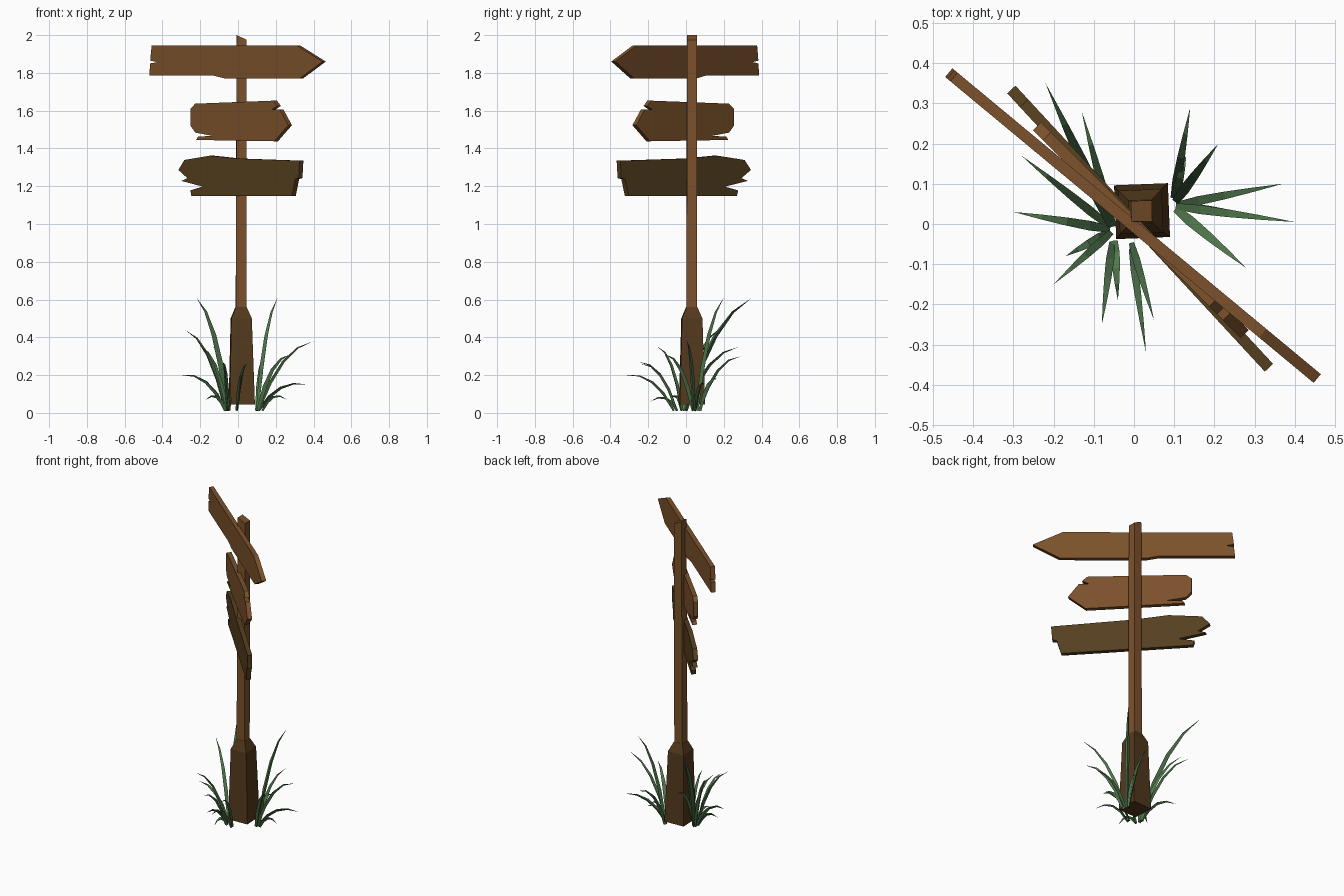
import bpy, bmesh, math, random
from mathutils import Vector

if "Cube" in bpy.data.objects:
    bpy.data.objects.remove(bpy.data.objects["Cube"])

random.seed(4)


def material(name, rgb):
    m = bpy.data.materials.new(name)
    m.diffuse_color = (*rgb, 1)
    m.use_nodes = True
    m.node_tree.nodes["Principled BSDF"].inputs["Base Color"].default_value = m.diffuse_color
    return m


WOOD = material("warm wood", (0.20, 0.083, 0.024))
BASE = material("dark wood", (0.088, 0.041, 0.012))
OLD = material("weathered wood", (0.092, 0.050, 0.014))
GREEN = material("grass green", (0.082, 0.19, 0.073))
DEEP = material("deep grass green", (0.060, 0.135, 0.056))


def finish(bm, name, *mats):
    me = bpy.data.meshes.new(name)
    bm.to_mesh(me)
    bm.free()
    for m in mats:
        me.materials.append(m)
    ob = bpy.data.objects.new(name, me)
    bpy.context.collection.objects.link(ob)
    return ob


def loft(name, levels, mat, slant=0.0):
    """Square column through (z, centre x, centre y, half width, turn) levels."""
    bm = bmesh.new()
    rings = []
    for i, (z, cx, cy, h, turn) in enumerate(levels):
        drop = slant if i == len(levels) - 1 else 0
        c, s = math.cos(turn) * h, math.sin(turn) * h
        rings.append([bm.verts.new((cx + sx * c - sy * s, cy + sx * s + sy * c,
                                    z - drop * (sx > 0)))
                      for sx, sy in ((-1, -1), (1, -1), (1, 1), (-1, 1))])
    for a, b in zip(rings, rings[1:]):
        for k in range(4):
            bm.faces.new((a[k], a[(k + 1) % 4], b[(k + 1) % 4], b[k]))
    bm.faces.new(rings[0][::-1])
    bm.faces.new(rings[-1])
    return finish(bm, name, mat)


def board(name, outline, slope, y0, mat, thick=0.028):
    """Plank from its front-view outline, standing on the line y = y0 + slope * x."""
    bm = bmesh.new()
    n = Vector((-slope, 1, 0)).normalized() * thick
    verts = [bm.verts.new(Vector((x * 0.985, y0 + slope * x * 0.985, z)) - n / 2)
             for x, z in outline]
    face = bm.faces.new(verts)
    new = bmesh.ops.extrude_face_region(bm, geom=[face])["geom"]
    bmesh.ops.translate(bm, vec=n, verts=[g for g in new if isinstance(g, bmesh.types.BMVert)])
    bmesh.ops.recalc_face_normals(bm, faces=bm.faces)
    bmesh.ops.triangulate(bm, faces=[f for f in bm.faces if len(f.verts) > 4])
    return finish(bm, name, mat)


# Post: thick foot with a shoulder, thin pole with a slanted top
loft("post_foot", [(0.045, 0.020, 0.032, 0.067, 0.04), (0.50, 0.017, 0.031, 0.054, 0.04),
                   (0.56, 0.016, 0.030, 0.029, 0.04)], BASE)
loft("post_pole", [(0.54, 0.016, 0.030, 0.028, 0.02), (2.0, 0.019, 0.032, 0.026, 0.02)],
     WOOD, 0.025)

# Three broken arrow boards
board("top_board", [(-0.455, 1.945), (0.325, 1.945), (0.463, 1.86), (0.34, 1.77), (-0.06, 1.77),
                    (-0.12, 1.785), (-0.468, 1.785), (-0.463, 1.85), (-0.425, 1.857),
                    (-0.463, 1.865)], -0.83, -0.006, WOOD)
board("middle_board", [(-0.245, 1.61), (-0.22, 1.637), (0.2, 1.653), (0.22, 1.625), (0.19, 1.605),
                       (0.235, 1.605), (0.28, 1.523), (0.205, 1.438), (-0.215, 1.445),
                       (-0.205, 1.462), (-0.13, 1.467), (-0.22, 1.484), (-0.245, 1.52)],
      -1.0, 0.002, WOOD)
board("bottom_board", [(-0.278, 1.339), (-0.14, 1.362), (0.0, 1.347), (0.341, 1.335),
                       (0.336, 1.243), (0.318, 1.238), (0.3, 1.148), (-0.24, 1.148),
                       (-0.246, 1.178), (-0.18, 1.198), (-0.294, 1.228), (-0.262, 1.243),
                       (-0.31, 1.286)], -1.08, 0.005, OLD)


# Grass: solid three-sided blades arching from a root to a tip
def blade(bm, root, tip, width, mat):
    root, tip = Vector(root), Vector(tip)
    flat = Vector((tip.x - root.x, tip.y - root.y, 0))
    ctrl = root + flat * 0.40 + Vector((0, 0, tip.z * 0.70 + 0.07))
    side = Vector((-flat.y, flat.x, 0)).normalized()
    rows = []
    for t, w in ((0, 0.7), (0.25, 1.0), (0.5, 0.85), (0.75, 0.5)):
        p = root * (1 - t) ** 2 + ctrl * 2 * t * (1 - t) + tip * t * t
        tangent = (ctrl - root) * (1 - t) + (tip - ctrl) * t
        under = side.cross(tangent).normalized() * w * width
        rows.append([bm.verts.new(p - side * w * width * 0.8 - under * 0.4),
                     bm.verts.new(p + under * 0.7),
                     bm.verts.new(p + side * w * width * 0.8 - under * 0.4)])
    end = bm.verts.new(tip)
    faces = [bm.faces.new(rows[0])]
    for k in range(3):
        j = (k + 1) % 3
        for a, b in zip(rows, rows[1:]):
            faces.append(bm.faces.new((a[k], b[k], b[j], a[j])))
        faces.append(bm.faces.new((rows[-1][k], end, rows[-1][j])))
    for f in faces:
        f.material_index = mat


def clump(name, centre, tips):
    bm = bmesh.new()
    for x, y, z, w, m in tips:
        d = Vector((x - centre[0], y - centre[1], 0)).normalized() * random.uniform(0.01, 0.035)
        blade(bm, (centre[0] + d.x, centre[1] + d.y, 0.012), (x, y, z), w, m)
    bmesh.ops.recalc_face_normals(bm, faces=bm.faces)
    for v in bm.verts:
        v.co.z = max(v.co.z, 0)
    return finish(bm, name, GREEN, DEEP)


clump("left_grass", (-0.05, -0.015), [
    (-0.22, 0.35, 0.61, 0.020, 1), (-0.13, 0.28, 0.35, 0.015, 0), (-0.28, 0.17, 0.44, 0.014, 0),
    (-0.30, 0.03, 0.20, 0.015, 0), (-0.20, -0.15, 0.35, 0.013, 0), (-0.17, -0.08, 0.07, 0.015, 1),
    (-0.08, -0.25, 0.27, 0.013, 1), (-0.04, -0.19, 0.06, 0.014, 0)])
clump("front_grass", (-0.01, -0.035), [
    (0.03, -0.32, 0.20, 0.012, 1), (0.05, -0.24, 0.26, 0.012, 1)])
clump("right_grass", (0.095, 0.045), [
    (0.14, 0.29, 0.30, 0.014, 1), (0.21, 0.20, 0.61, 0.016, 0), (0.37, 0.10, 0.15, 0.014, 1),
    (0.40, 0.005, 0.38, 0.014, 0), (0.28, -0.11, 0.31, 0.016, 0), (0.26, 0.03, 0.07, 0.013, 0),
    (0.13, 0.17, 0.18, 0.014, 0)])
